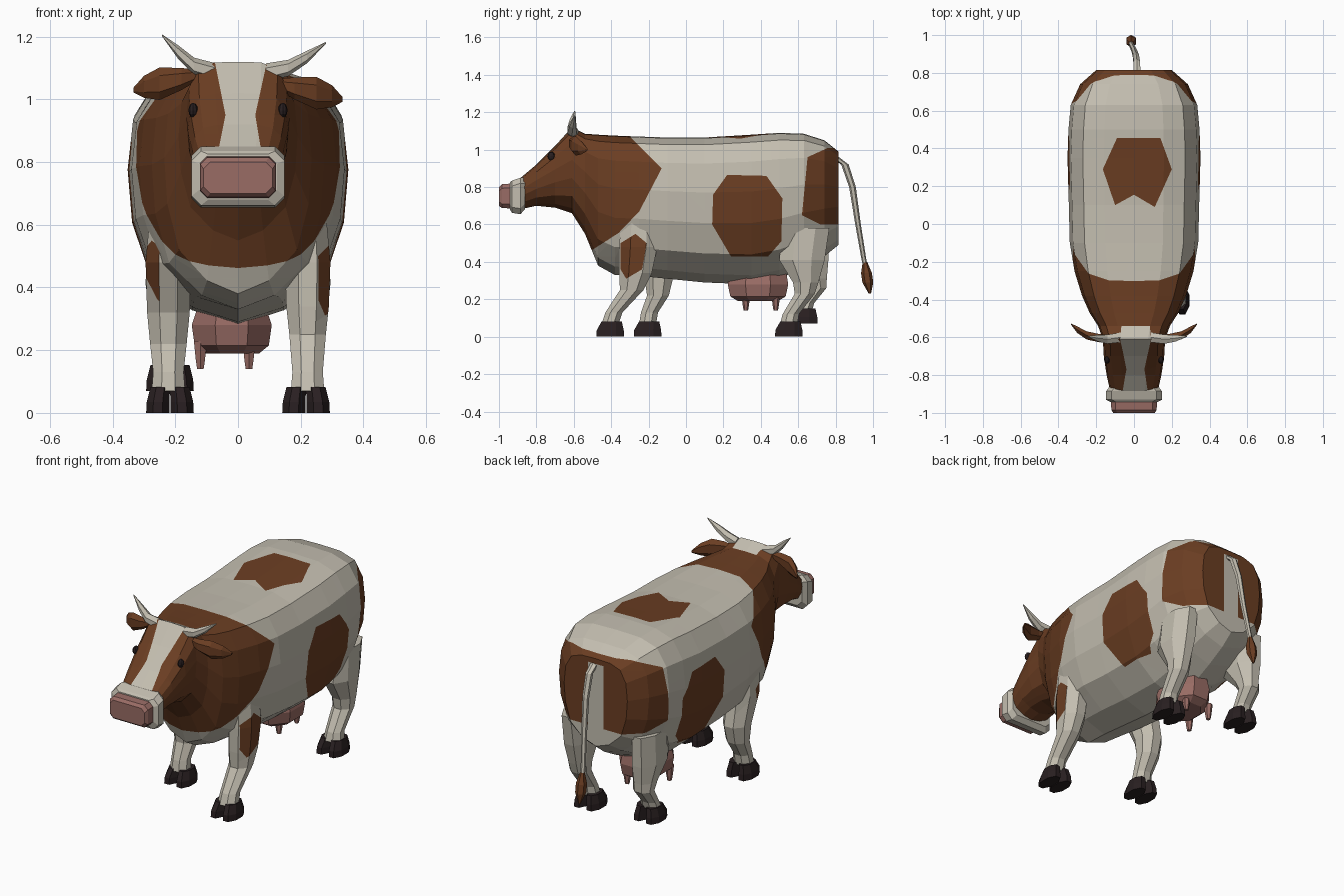
import bpy, bmesh
from math import cos, sin, pi
from mathutils import Vector

cube = bpy.data.objects.get("Cube")
if cube:
    bpy.data.objects.remove(cube, do_unlink=True)


def material(name, rgb):
    m = bpy.data.materials.new(name)
    m.use_nodes = True
    m.diffuse_color = (*rgb, 1)
    m.node_tree.nodes["Principled BSDF"].inputs["Base Color"].default_value = (*rgb, 1)
    return m


CREAM = material("cream", (.55, .515, .435))
BROWN = material("brown", (.145, .047, .016))
PINK = material("pink", (.32, .15, .13))
DARK = material("dark_horn", (.022, .014, .015))


def oval(c, u, v, n=8):
    """Ring of n points round c, spanned by the half-axes u and v."""
    turn = [2 * pi * (i + .5) / n for i in range(n)]
    return [Vector(c) + Vector(u) * cos(t) + Vector(v) * sin(t) for t in turn]


def flat_ring(c, rx, ry, n=8):
    return oval(c, (rx, 0, 0), (0, ry, 0), n)


def side_ring(c, ry, rz, n=6):
    return oval(c, (0, ry, 0), (0, 0, rz), n)


def box_ring(y, z0, z1, hx, cut):
    """Rectangle across y with cut corners."""
    a = [(hx, z0 + cut), (hx, z1 - cut), (hx - cut, z1), (cut - hx, z1),
         (-hx, z1 - cut), (-hx, z0 + cut), (cut - hx, z0), (hx - cut, z0)]
    return [Vector((x, y, z)) for x, z in a]


def add_loft(bm, rings):
    rows = [[bm.verts.new(p) for p in r] for r in rings]
    n = len(rows[0])
    for a, b in zip(rows, rows[1:]):
        for i in range(n):
            j = (i + 1) % n
            bm.faces.new((a[i], a[j], b[j], b[i]))
    bm.faces.new(rows[0])
    bm.faces.new(rows[-1])
    bmesh.ops.recalc_face_normals(bm, faces=bm.faces)


def paint(bm, axes, polygon, slot, keep=lambda c: True):
    """Cut a convex outline, projected along the third axis, into the faces."""
    inside = [f for f in bm.faces if keep(f.calc_center_median())]
    mid = [sum(p[k] for p in polygon) / len(polygon) for k in (0, 1)]
    for p, q in zip(polygon, polygon[1:] + polygon[:1]):
        co, no = Vector(), Vector()
        co[axes[0]], co[axes[1]] = p
        no[axes[0]], no[axes[1]] = q[1] - p[1], p[0] - q[0]
        if no[axes[0]] * (mid[0] - p[0]) + no[axes[1]] * (mid[1] - p[1]) < 0:
            no = -no
        geom = set(inside)
        for f in inside:
            geom.update(f.edges, f.verts)
        cut = bmesh.ops.bisect_plane(bm, geom=list(geom), dist=1e-5, plane_co=co, plane_no=no)
        faces = {g for g in cut["geom"] if isinstance(g, bmesh.types.BMFace)}
        inside = [f for f in faces if (f.calc_center_median() - co).dot(no) > 0]
    for f in inside:
        f.material_index = slot


def finish(bm, name, *mats):
    mesh = bpy.data.meshes.new(name)
    bm.to_mesh(mesh)
    bm.free()
    for m in mats:
        mesh.materials.append(m)
    ob = bpy.data.objects.new(name, mesh)
    bpy.context.collection.objects.link(ob)
    return ob


def loft(name, rings, mat):
    bm = bmesh.new()
    add_loft(bm, rings)
    return finish(bm, name, mat)


X, Y, Z = 0, 1, 2

# Body, neck and head: one cross-section scaled along the spine
HALF = [(0, 1), (.45, .995), (.77, .95), (.95, .82), (1, .62), (.96, .41), (.8, .2), (.42, .06), (0, 0)]
OUTLINE = HALF + [(-x, z) for x, z in HALF[-2:0:-1]]
SPINE = [  # y, bottom, top, half width
    (-.89, .68, .845, .125), (-.8, .7, .92, .145), (-.7, .69, 1.02, .16),
    (-.61, .66, 1.12, .165), (-.54, .55, 1.085, .19), (-.47, .38, 1.08, .235),
    (-.38, .33, 1.075, .275), (-.25, .325, 1.07, .315), (-.1, .31, 1.065, .34),
    (.1, .29, 1.065, .345), (.35, .28, 1.08, .352), (.5, .31, 1.09, .347),
    (.63, .37, 1.085, .335), (.74, .43, 1.05, .285), (.815, .49, .99, .2)]
bm = bmesh.new()
add_loft(bm, [[Vector((w * x, y, lo + (hi - lo) * z)) for x, z in OUTLINE]
              for y, lo, hi, w in SPINE])
# brown head and shoulders, flank patches and rump patches
paint(bm, (Y, Z), [(-1.1, 1.3), (-.53, 1.3), (-.13, .9), (-.25, .67), (-.36, .555), (-.6, .4), (-1.1, .4)], 1)
paint(bm, (Y, Z), [(.22, .865), (.43, .86), (.515, .74), (.51, .51), (.44, .43), (.24, .43), (.14, .6), (.145, .76)], 1)
paint(bm, (Y, Z), [(.62, .65), (.65, .96), (.76, 1.01), (1, 1.01), (1, .6), (.72, .6)], 1)
# light strip under the tail and blaze on the face
paint(bm, (X, Z), [(-.05, .96), (.05, .96), (.05, .5), (-.05, .5)], 0, lambda c: c.y > .72)
paint(bm, (X, Z), [(-.09, 1.2), (.11, 1.2), (.055, .95), (-.04, .95)], 0, lambda c: c.y < -.54)
paint(bm, (X, Z), [(-.04, .95), (.055, .95), (.08, .8), (-.07, .8)], 0, lambda c: c.y < -.54)
# patch on the back, in two halves that meet at a notch
paint(bm, (X, Y), [(-.09, .455), (0, .455), (0, .155), (-.1, .1), (-.165, .29)], 1, lambda c: c.z > .9)
paint(bm, (X, Y), [(0, .455), (.14, .455), (.2, .29), (.11, .09), (0, .155)], 1, lambda c: c.z > .9)
finish(bm, "body", CREAM, BROWN)

# Muzzle band and nose
loft("muzzle_band", [box_ring(*r, .03) for r in [
    (-.862, .68, .85, .13), (-.885, .655, .85, .148), (-.93, .662, .835, .148), (-.942, .68, .825, .125)]], CREAM)
loft("nose", [box_ring(*r, .022) for r in [
    (-.92, .685, .82, .122), (-.985, .688, .815, .12), (-1, .7, .8, .11)]], PINK)

# Eyes
for side, s in (("left", 1), ("right", -1)):
    bpy.ops.mesh.primitive_uv_sphere_add(segments=8, ring_count=6, radius=1,
                                         location=(s * .143, -.72, .965))
    eye = bpy.context.object
    eye.name = side + "_eye"
    eye.scale = (.015, .02, .024)
    eye.data.materials.append(DARK)

# Horns and ears: paths of (x, y, z) with their half sizes in y and z
loft("left_horn", [side_ring(*r) for r in [
    ((.09, -.6, 1.085), .03, .03), ((.16, -.61, 1.1), .028, .026),
    ((.22, -.605, 1.135), .02, .02), ((.28, -.595, 1.18), .003, .003)]], CREAM)
loft("right_horn", [side_ring(*r) for r in [
    ((-.07, -.6, 1.085), .03, .03), ((-.14, -.61, 1.105), .028, .028),
    ((-.19, -.605, 1.15), .02, .022), ((-.243, -.595, 1.205), .003, .003)]], CREAM)
for side, s, lift in (("left", 1, 0), ("right", -1, .03)):
    loft(side + "_ear", [side_ring((s * x, y, z + lift), ry, rz) for x, y, z, ry, rz in [
        (.12, -.6, 1.05, .015, .015), (.18, -.605, 1.035, .025, .035), (.25, -.59, 1.02, .025, .052),
        (.3, -.56, 1.01, .02, .035), (.333, -.53, 1.0, .004, .008)]], BROWN)

# Legs: rows of (y, z, half width in x, half depth in y)
LEGS = {
    "front_left": (1, [(-.405, .07, .055, .047), (-.385, .13, .05, .047), (-.29, .25, .06, .065),
                       (-.27, .34, .07, .09), (-.255, .48, .075, .105), (-.25, .64, .06, .1)]),
    "front_right": (-1, [(-.205, .07, .055, .047), (-.195, .13, .05, .047), (-.15, .22, .06, .06),
                         (-.145, .32, .07, .08), (-.2, .48, .075, .105), (-.22, .64, .06, .1)]),
    "hind_left": (1, [(.55, .07, .055, .048), (.56, .12, .048, .045), (.635, .23, .055, .055),
                      (.64, .29, .06, .07), (.62, .41, .075, .125), (.64, .58, .07, .13)]),
    "hind_right": (-1, [(.63, .14, .055, .045), (.645, .18, .048, .042), (.7, .26, .055, .052),
                        (.685, .31, .06, .07), (.64, .41, .075, .125), (.64, .58, .07, .13)])}
PATCH = [(-.35, .5), (-.27, .55), (-.21, .5), (-.235, .36), (-.32, .31), (-.35, .36)]
for name, (s, rows) in LEGS.items():
    bm = bmesh.new()
    add_loft(bm, [flat_ring((s * .222, y, z), rx * 1.05, ry * 1.05) for y, z, rx, ry in rows])
    if "front" in name:
        paint(bm, (Y, Z), PATCH, 1, lambda c: abs(c.x) > .225)
    finish(bm, name + "_leg", CREAM, BROWN)

    # Cloven hoof: two claws side by side
    y, lift = rows[0][0], rows[0][1] - .07
    bm = bmesh.new()
    for t in (-1, 1):
        cx = s * .217
        add_loft(bm, [flat_ring((cx + t * .039, y, lift), .04, .08),
                      flat_ring((cx + t * .038, y, lift + .035), .039, .078),
                      flat_ring((cx + t * .031, y + .008, lift + .082), .034, .058)])
    finish(bm, name + "_hoof", DARK)

# Udder and teats
loft("udder", [flat_ring((-.02, .385, z), rx, ry) for z, rx, ry in [
    (.19, .095, .115), (.215, .128, .16), (.28, .138, .175), (.36, .11, .16)]], PINK)
for label, y in (("front", .32), ("hind", .48)):
    for side, x in (("left", .035), ("right", -.12)):
        loft(f"{label}_{side}_teat", [flat_ring((x, y, z), r, r, 6) for z, r in
                                      [(.14, .012), (.17, .017), (.23, .024)]], PINK)

# Tail with a tuft
loft("tail", [flat_ring((x, y, z), r, r, 6) for x, y, z, r in [
    (.015, .79, .965, .022), (.015, .85, .92, .02), (.01, .89, .8, .018),
    (0, .92, .6, .015), (-.015, .95, .42, .013), (-.015, .962, .36, .013)]], CREAM)
loft("tail_tuft", [flat_ring((-.015, y, z), r, r, 6) for y, z, r in [
    (.957, .4, .012), (.965, .34, .029), (.972, .29, .029), (.983, .23, .006)]], BROWN)
